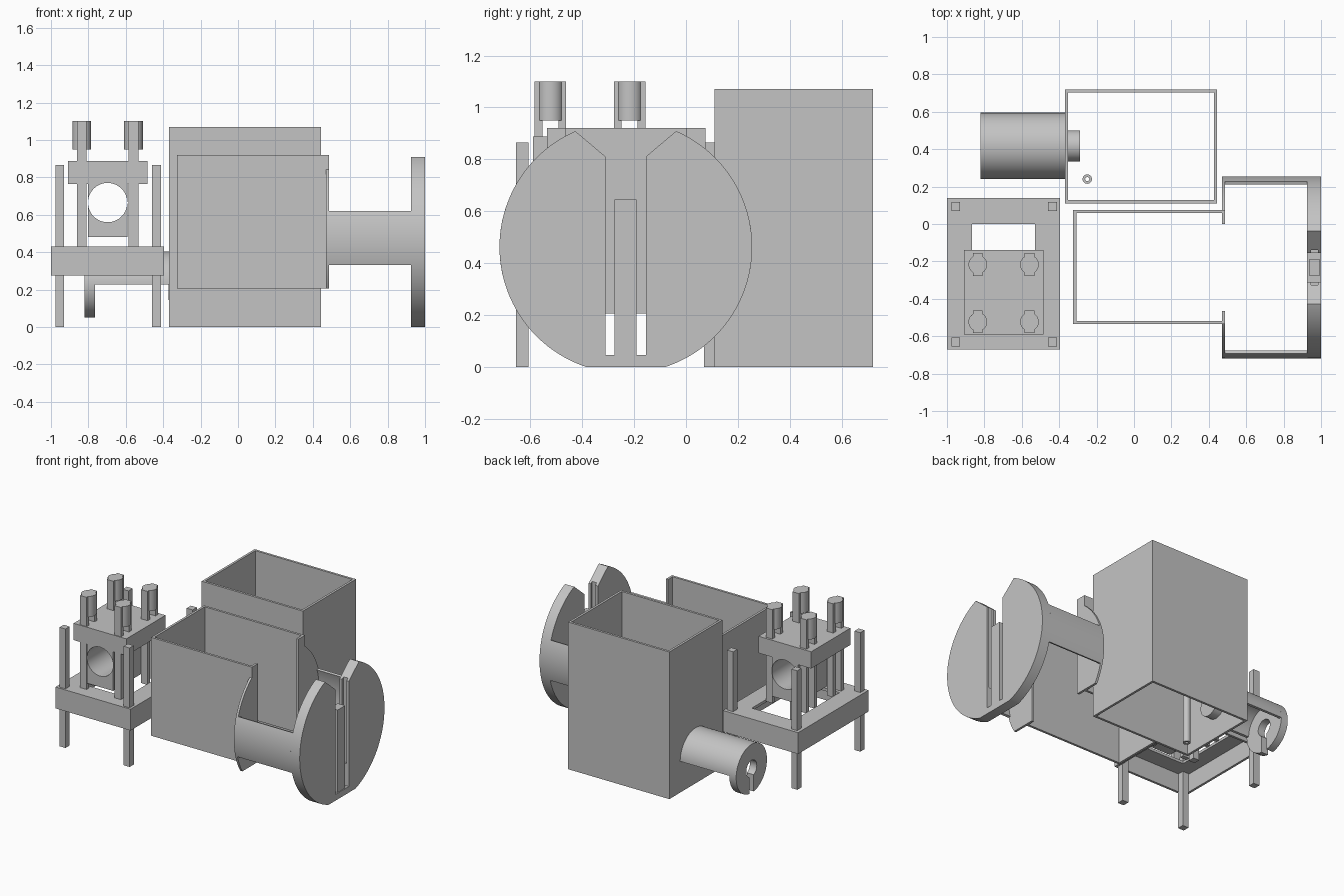
import bpy, bmesh
from math import sin, cos, pi, radians

default = bpy.data.objects.get("Cube")
if default:
    bpy.data.objects.remove(default, do_unlink=True)

grey = bpy.data.materials.new("plain_grey")
grey.use_nodes = True
grey.diffuse_color = (0.55, 0.55, 0.55, 1)
grey.node_tree.nodes["Principled BSDF"].inputs["Base Color"].default_value = (0.55, 0.55, 0.55, 1)


def prism(name, pts, axis, lo, hi):
    """Extrude a 2D outline along an axis."""
    place = {"x": lambda u, v, w: (w, u, v),
             "y": lambda u, v, w: (u, w, v),
             "z": lambda u, v, w: (u, v, w)}[axis]
    bm = bmesh.new()
    a = [bm.verts.new(place(u, v, lo)) for u, v in pts]
    b = [bm.verts.new(place(u, v, hi)) for u, v in pts]
    n = len(pts)
    bm.faces.new(a)
    bm.faces.new(b)
    for i in range(n):
        j = (i + 1) % n
        bm.faces.new((a[i], a[j], b[j], b[i]))
    bmesh.ops.recalc_face_normals(bm, faces=bm.faces)
    me = bpy.data.meshes.new(name)
    bm.to_mesh(me)
    bm.free()
    me.materials.append(grey)
    ob = bpy.data.objects.new(name, me)
    bpy.context.collection.objects.link(ob)
    return ob


def box(name, x0, x1, y0, y1, z0, z1):
    return prism(name, [(x0, y0), (x1, y0), (x1, y1), (x0, y1)], "z", z0, z1)


def arc(u, v, r, a0=0.0, a1=360.0, n=96):
    full = a1 - a0 >= 360
    count = n if full else n + 1
    return [(u + r * cos(radians(a0 + (a1 - a0) * i / n)),
             v + r * sin(radians(a0 + (a1 - a0) * i / n))) for i in range(count)]


def band(u, v, r, t, a0, a1):
    return arc(u, v, r, a0, a1, 40) + arc(u, v, r - t, a0, a1, 40)[::-1]


def cut(ob, *cutters):
    for c in cutters:
        mod = ob.modifiers.new("cut", "BOOLEAN")
        mod.object, mod.operation, mod.solver = c, "DIFFERENCE", "EXACT"
        bpy.context.view_layer.objects.active = ob
        bpy.ops.object.modifier_apply(modifier=mod.name)
        bpy.data.objects.remove(c, do_unlink=True)
    return ob


def smooth(ob):
    bpy.ops.object.select_all(action="DESELECT")
    ob.select_set(True)
    bpy.context.view_layer.objects.active = ob
    bpy.ops.object.shade_smooth_by_angle(angle=radians(30))


WALL = 0.017

# Tall open box at the back
cut(box("tall_box", -0.37, 0.445, 0.11, 0.72, 0, 1.07),
    box("c", -0.37 + WALL, 0.445 - WALL, 0.11 + WALL, 0.72 - WALL, -1, 2))

# Half-round spout with its slotted end ring and inner plug
SY, SZ, SR = 0.418, 0.227, 0.177
smooth(prism("spout_shell", band(SY, SZ, SR, 0.02, 0, 180), "x", -0.766, -0.37))
ring = cut(prism("spout_ring", arc(SY, SZ, SR), "x", -0.82, -0.765),
           prism("c", arc(SY, SZ, 0.06, n=48), "x", -1, 0),
           box("c", -1, 0, SY - 0.025, SY + 0.025, 0, SZ))
smooth(ring)
smooth(prism("spout_plug", arc(SY, SZ, 0.083), "x", -0.372, -0.29))

# Thin tube standing inside the tall box
smooth(cut(prism("inner_tube", arc(-0.25, 0.24, 0.025, n=32), "z", 0, 0.5),
           prism("c", arc(-0.25, 0.24, 0.011, n=24), "z", -1, 1)))

# Low open box at the front, with a wide gap in its end wall
cut(box("low_box", -0.325, 0.487, -0.535, 0.075, 0.205, 0.92),
    box("c", -0.325 + WALL, 0.487 - WALL, -0.535 + WALL, 0.075 - WALL, -1, 2),
    box("c", 0.4, 0.6, -0.465, 0.0, -1, 2))

# Round side fins on the end of the low box
DY, DZ, DR = -0.232, 0.462, 0.487
fins = cut(prism("side_fins", arc(DY, DZ, DR, n=160), "x", 0.47, 0.487),
           box("c", 0, 1, -0.53, 0.07, -1, 2),
           box("c", 0, 1, -1, 1, -1, 0.205))
smooth(fins)

# Curved strips joining the fins to the end disc
for name, mid in (("back_strip", 0), ("front_strip", 180)):
    lo, hi = (-15.5, 19) if mid == 0 else (161, 195.5)
    smooth(prism(name, band(DY, DZ, DR, WALL, lo, hi), "x", 0.486, 0.927))

# End disc with flat top and bottom, flared slot and side grooves
disc = cut(prism("end_disc", arc(DY, DZ, DR, n=160), "x", 0.926, 1.0),
           box("c", 0, 2, -1, 1, -1, 0),
           box("c", 0, 2, -1, 1, 0.92, 2),
           prism("c", [(-0.31, 0.045), (-0.155, 0.045), (-0.155, 0.81),
                       (0.07, 1.0), (-0.535, 1.0), (-0.31, 0.81)], "x", 0.5, 1.5),
           box("c", 0.947, 0.983, -0.325, -0.14, 0.205, 0.83))
smooth(disc)
box("disc_tongue", 0.935, 0.995, -0.275, -0.19, 0.04, 0.645)

# Stand: hollow tray with a window, on four corner posts
cut(box("stand_tray", -1.0, -0.395, -0.67, 0.14, 0.275, 0.43),
    box("c", -0.983, -0.412, -0.653, 0.123, 0, 0.41),
    box("c", -0.865, -0.53, -0.53, 0.0, 0, 1))
for side, x in (("right", -0.953), ("left", -0.437)):
    for end, y in (("front", -0.632), ("back", 0.093)):
        box(f"{end}_{side}_post", x - 0.024, x + 0.024, y - 0.024, y + 0.024, 0, 0.865)

# Bearing block with wide shoulders and a round bore
CX, CY = -0.697, -0.365
block_outline = [(-0.105, 0.48), (0.105, 0.48), (0.105, 0.765), (0.212, 0.765), (0.212, 0.887),
                 (-0.212, 0.887), (-0.212, 0.765), (-0.105, 0.765)]
block = cut(prism("bearing_block", [(CX + u, v) for u, v in block_outline], "y", CY - 0.225, CY + 0.225),
            prism("c", arc(CX, 0.665, 0.105), "y", -1, 1))
smooth(block)

# Four split guide columns with round heads
for side, x in (("right", CX - 0.138), ("left", CX + 0.138)):
    for end, y in (("front", -0.523), ("back", -0.217)):
        for s in (-1, 1):
            yc = y + s * 0.046
            box(f"{end}_{side}_column", x - 0.026, x + 0.026, yc - 0.015, yc + 0.015, 0.42, 1.1)
        smooth(prism(f"{end}_{side}_head", arc(x, y, 0.05, n=32), "z", 0.95, 1.1))
